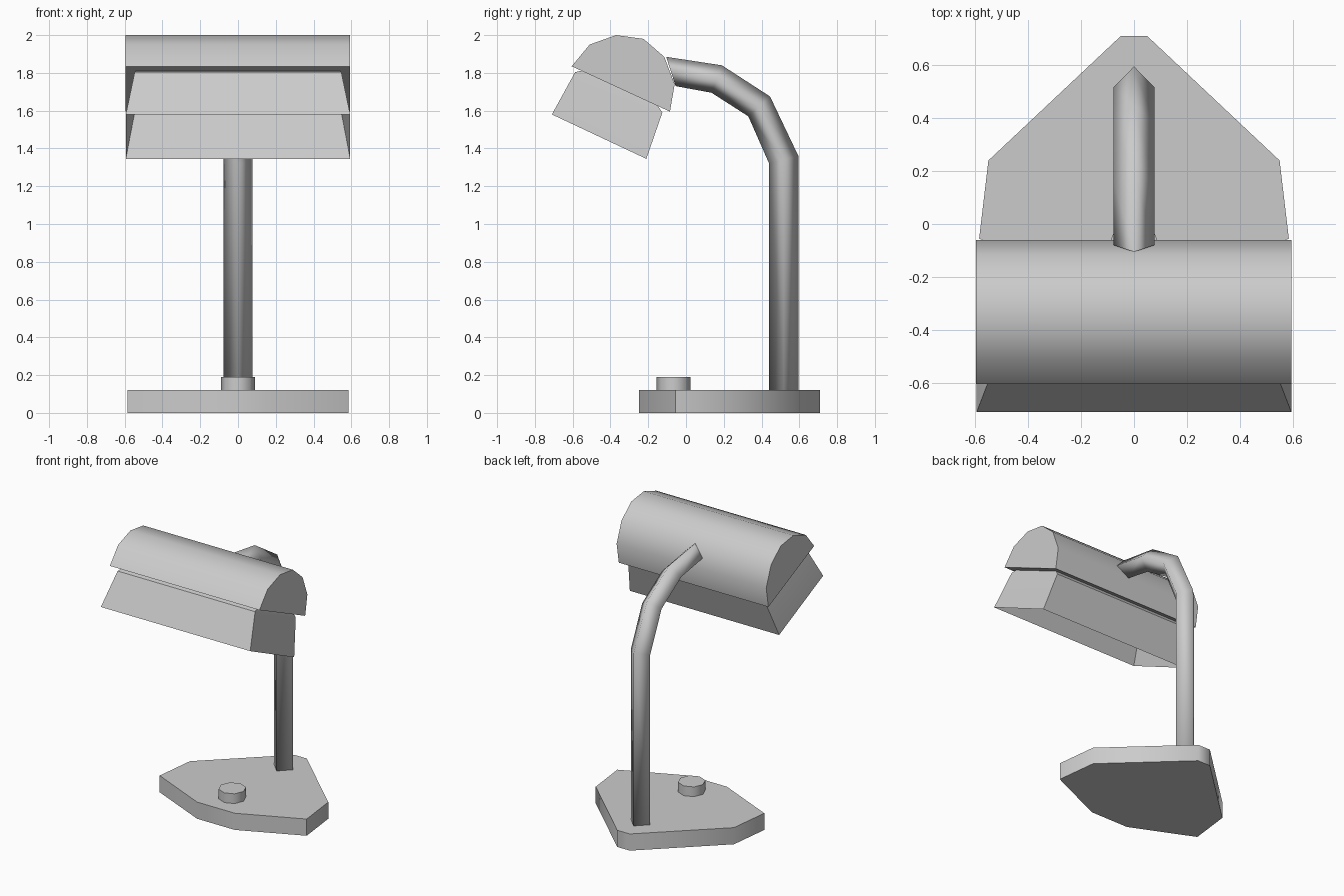
import bpy, bmesh, math

cube = bpy.data.objects.get("Cube")
if cube:
    bpy.data.objects.remove(cube, do_unlink=True)

# Single grey material
grey = bpy.data.materials.new("plain_grey")
grey.use_nodes = True
grey.diffuse_color = (0.6, 0.6, 0.6, 1)
grey.node_tree.nodes["Principled BSDF"].inputs["Base Color"].default_value = (0.6, 0.6, 0.6, 1)


def loft(name, rings, angle, cap_start=True, cap_end=True):
    """Skin equal-length closed rings, optionally capping both ends."""
    bm = bmesh.new()
    loops = [[bm.verts.new(p) for p in ring] for ring in rings]
    n = len(loops[0])
    for a, b in zip(loops, loops[1:]):
        for i in range(n):
            j = (i + 1) % n
            bm.faces.new((a[i], a[j], b[j], b[i]))
    if cap_start:
        bm.faces.new(loops[0])
    if cap_end:
        bm.faces.new(loops[-1])
    bmesh.ops.recalc_face_normals(bm, faces=bm.faces)
    mesh = bpy.data.meshes.new(name)
    bm.to_mesh(mesh)
    bm.free()
    mesh.materials.append(grey)
    obj = bpy.data.objects.new(name, mesh)
    bpy.context.collection.objects.link(obj)
    bpy.ops.object.select_all(action='DESELECT')
    bpy.context.view_layer.objects.active = obj
    obj.select_set(True)
    bpy.ops.object.shade_smooth_by_angle(angle=math.radians(angle))
    return obj


# Base plate: mirrored half outline, extruded upwards
half = [(0.05, 0.71), (0.55, 0.24), (0.585, -0.055), (0.15, -0.25)]
outline = half + [(-x, y) for x, y in reversed(half)]
loft("base", [[(x, y, z) for x, y in outline] for z in (0, 0.12)], 50)

# Switch button: low octagonal cylinder
octagon = [(0.09 * math.cos(k * math.pi / 4), 0.09 * math.sin(k * math.pi / 4) - 0.065)
           for k in range(8)]
loft("button", [[(x, y, z) for x, y in octagon] for z in (0.12, 0.19)], 50)

# Bent stem: four-sided tube, given by outer and inner (y, z) points of the bend
bend = [((0.595, 0.12), (0.44, 0.12)),
        ((0.595, 1.36), (0.44, 1.32)),
        ((0.445, 1.675), (0.33, 1.57)),
        ((0.19, 1.84), (0.135, 1.695)),
        ((-0.105, 1.885), (-0.055, 1.73))]
rings = []
for (oy, oz), (iy, iz) in bend:
    my, mz = (oy + iy) / 2, (oz + iz) / 2
    rings.append([(0, oy, oz), (0.077, my, mz), (0, iy, iz), (-0.077, my, mz)])
stem = loft("stem", rings, 100)

# Upper shade: rounded profile extruded sideways
hood = [(-0.605, 1.835), (-0.51, 1.95), (-0.37, 2.0), (-0.225, 1.98),
        (-0.115, 1.885), (-0.06, 1.74), (-0.085, 1.595)]
loft("upper_shade", [[(x, y, z) for y, z in hood] for x in (-0.596, 0.594)], 50)

# Lower shade: flared box, open at the bottom, tucked under the upper shade
sections = [(0.594, (-0.71, 1.58), (-0.21, 1.345)),
            (0.547, (-0.587, 1.804), (-0.125, 1.59)),
            (0.538, (-0.55, 1.812), (-0.15, 1.627))]
rings = [[(-w, *f), (w, *f), (w, *b), (-w, *b)] for w, f, b in sections]
loft("lower_shade", rings, 30, cap_start=False)
